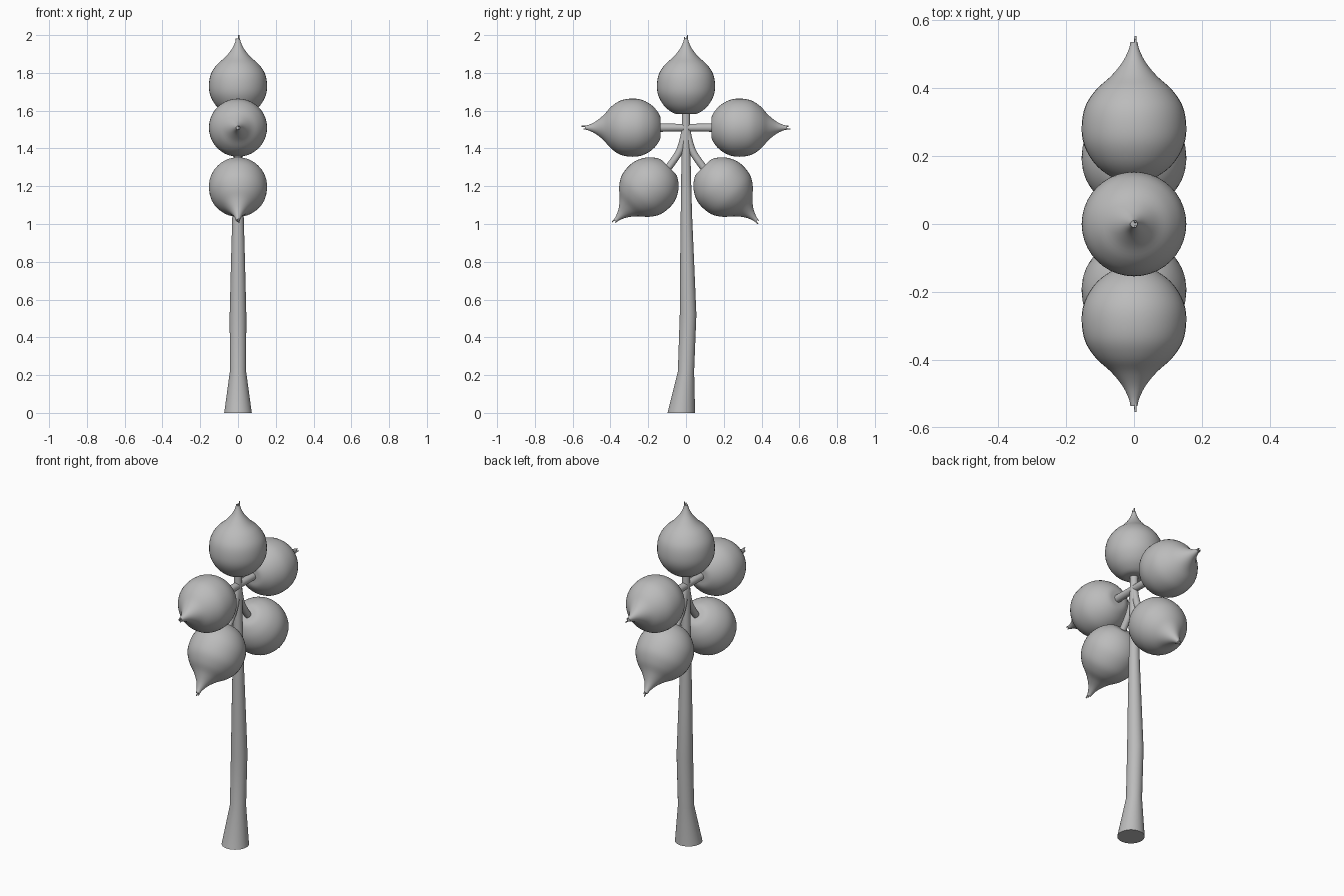
import bpy, bmesh, math
from mathutils import Vector

cube = bpy.data.objects.get("Cube")
if cube:
    bpy.data.objects.remove(cube, do_unlink=True)

grey = bpy.data.materials.new("plain_grey")
grey.use_nodes = True
grey.diffuse_color = (0.5, 0.5, 0.5, 1)
grey.node_tree.nodes["Principled BSDF"].inputs["Base Color"].default_value = (0.5, 0.5, 0.5, 1)


def smooth_path(keys, steps):
    """Catmull-Rom interpolation through a list of vectors."""
    pts = [keys[0]] + keys + [keys[-1]]
    out = []
    for a, b, c, d in zip(pts, pts[1:], pts[2:], pts[3:]):
        for i in range(steps):
            t = i / steps
            out.append(0.5 * (2 * b + (c - a) * t + (2 * a - 5 * b + 4 * c - d) * t ** 2
                              + (3 * b - a - 3 * c + d) * t ** 3))
    return out + [keys[-1]]


def tube(bm, path, radii, sides, level=False):
    """Round cross-sections swept along a path, closed at both ends."""
    rings = []
    for i, (p, r) in enumerate(zip(path, radii)):
        way = (path[min(i + 1, len(path) - 1)] - path[max(i - 1, 0)]).normalized()
        if level:
            way = Vector((0, 0, 1))
        u = Vector((1, 0, 0))
        u = (u - way * u.dot(way)).normalized()
        v = way.cross(u)
        angles = [2 * math.pi * k / sides for k in range(sides)]
        rings.append([bm.verts.new(p + r * (math.cos(a) * u + math.sin(a) * v)) for a in angles])
    for low, high in zip(rings, rings[1:]):
        for k in range(sides):
            n = (k + 1) % sides
            bm.faces.new((low[k], low[n], high[n], high[k]))
    bm.faces.new(rings[0][::-1])
    bm.faces.new(rings[-1])


def finish(name, bm):
    mesh = bpy.data.meshes.new(name)
    bm.to_mesh(mesh)
    bm.free()
    mesh.materials.append(grey)
    obj = bpy.data.objects.new(name, mesh)
    bpy.context.collection.objects.link(obj)
    bpy.ops.object.select_all(action='DESELECT')
    obj.select_set(True)
    bpy.context.view_layer.objects.active = obj
    bpy.ops.object.shade_smooth_by_angle(angle=math.radians(50))


# Trunk: flared foot, slight bend, narrowing to the top (y, z, radius)
trunk = [(-0.025, 0, 0.073), (0, 0.22, 0.043), (0.011, 0.52, 0.044), (0.006, 0.8, 0.037),
         (0.002, 1.05, 0.03), (0, 1.35, 0.024), (0, 1.6, 0.021)]
bm = bmesh.new()
tube(bm, [Vector((0, y, z)) for y, z, r in trunk], [r for y, z, r in trunk], 32, level=True)
finish("trunk", bm)

# Pod outline: radius and distance along the pod's axis from its widest point
outline = [(0.012, -0.142), (0.035, -0.151), (0.07, -0.144), (0.115, -0.108), (0.146, -0.055),
           (0.154, 0), (0.144, 0.06), (0.112, 0.11), (0.068, 0.15), (0.035, 0.19),
           (0.017, 0.225), (0.01, 0.25)]
profile = smooth_path([Vector((r, h, 0)) for r, h in outline], 4)


def pod(name, centre, axis):
    axis = axis.normalized()
    bm = bmesh.new()
    tube(bm, [centre + axis * p.y for p in profile], [p.x for p in profile], 40)
    # Small prongs at the tip
    side = axis.cross(Vector((1, 0, 0)))
    for k, length in enumerate((0.268, 0.258, 0.25)):
        a = 2 * math.pi * k / 3 + 0.5
        out = math.cos(a) * side + math.sin(a) * Vector((1, 0, 0))
        tube(bm, [centre + axis * 0.215 + out * 0.006, centre + axis * length + out * 0.009],
             [0.006, 0.003], 8)
    finish(name, bm)


pod("top_pod", Vector((0, 0, 1.733)), Vector((0, 0, 1)))

# Mirrored pairs of pods and stems
for label, s in (("front", -1), ("back", 1)):
    pod(label + "_upper_pod", Vector((0, s * 0.285, 1.51)), Vector((0, s, 0)))
    pod(label + "_lower_pod", Vector((0, s * 0.197, 1.195)), Vector((0, s, -1)))

    bm = bmesh.new()
    tube(bm, [Vector((0, 0, 1.51)), Vector((0, s * 0.15, 1.51))], [0.02, 0.022], 20)
    finish(label + "_upper_stem", bm)

    bend = [(0, 1.53), (0.014, 1.45), (0.04, 1.375), (0.098, 1.292)]
    path = smooth_path([Vector((0, s * y, z)) for y, z in bend], 5)
    bm = bmesh.new()
    tube(bm, path, [0.019] * len(path), 20)
    finish(label + "_lower_stem", bm)
